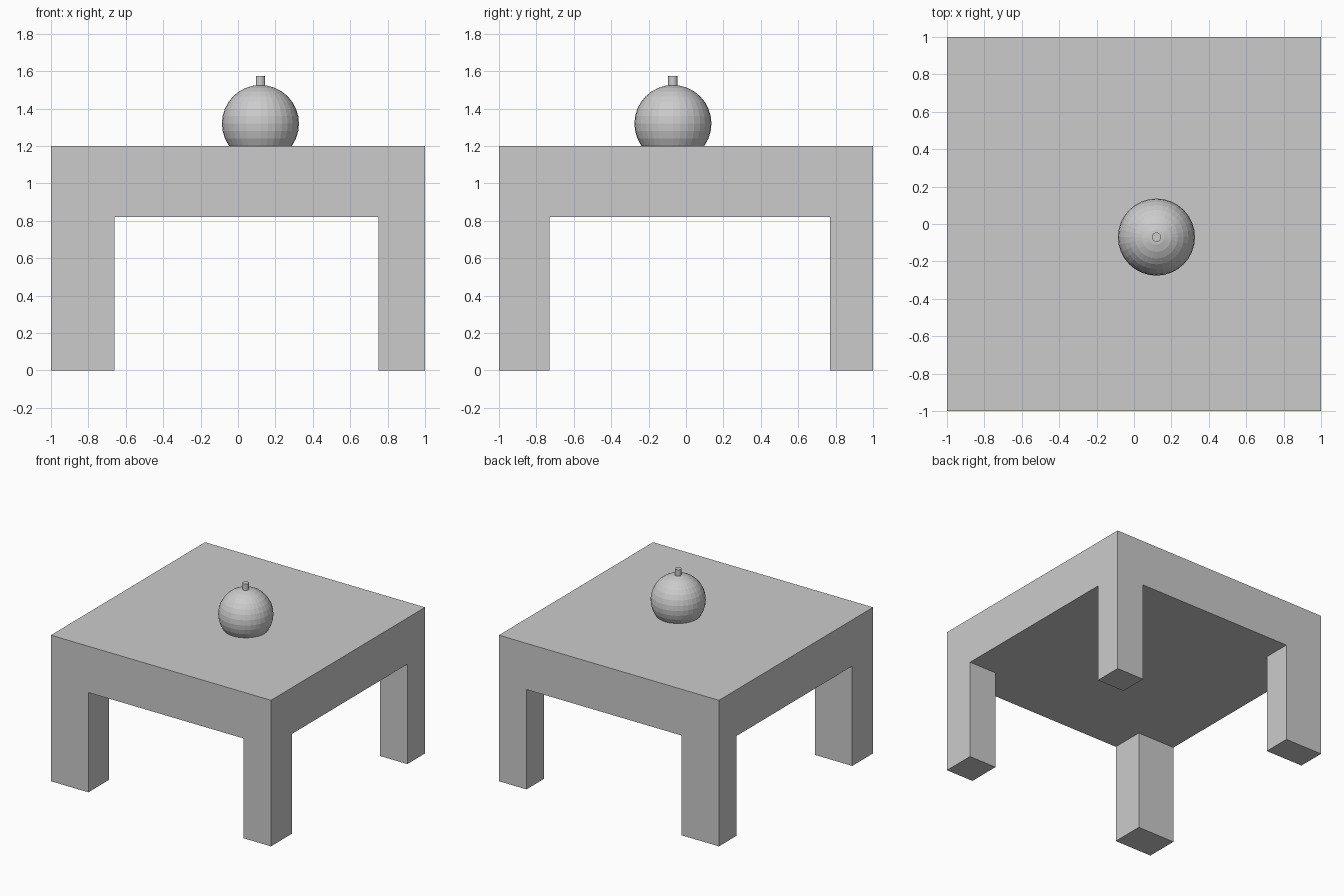
import bpy, bmesh

if "Cube" in bpy.data.objects:
    bpy.data.objects.remove(bpy.data.objects["Cube"])

TOP, UNDER = 1.20, 0.82          # slab heights
XS = [-1.0, -0.66, 0.75, 1.0]    # leg edges across the width
YS = [-1.0, -0.73, 0.77, 1.0]    # leg edges across the depth


def finish(name, bm):
    bmesh.ops.recalc_face_normals(bm, faces=bm.faces)
    mesh = bpy.data.meshes.new(name)
    bm.to_mesh(mesh)
    bm.free()
    obj = bpy.data.objects.new(name, mesh)
    bpy.context.collection.objects.link(obj)
    return obj


# Table: a 3 x 3 footprint, corner cells reach the floor, the rest stop at the underside
def build_table():
    bm = bmesh.new()
    grid = [[bm.verts.new((x, y, TOP)) for y in YS] for x in XS]
    cells = {(i, j): bm.faces.new((grid[i][j], grid[i + 1][j], grid[i + 1][j + 1], grid[i][j + 1]))
             for i in range(3) for j in range(3)}
    # slab
    slab = bmesh.ops.extrude_face_region(bm, geom=list(cells.values()), use_keep_orig=True)
    lower = [g for g in slab["geom"] if isinstance(g, bmesh.types.BMVert)]
    lower_faces = [g for g in slab["geom"] if isinstance(g, bmesh.types.BMFace)]
    for v in lower:
        v.co.z = UNDER
    # legs
    for f in lower_faces:
        c = f.calc_center_median()
        if not (XS[1] < c.x < XS[2] or YS[1] < c.y < YS[2]):
            leg = bmesh.ops.extrude_discrete_faces(bm, faces=[f])["faces"][0]
            for v in leg.verts:
                v.co.z = 0.0
    # merge coplanar faces so the outside is clean
    bmesh.ops.remove_doubles(bm, verts=bm.verts, dist=1e-5)
    bmesh.ops.recalc_face_normals(bm, faces=bm.faces)
    bmesh.ops.dissolve_limit(bm, angle_limit=0.01, verts=bm.verts, edges=bm.edges)
    return finish("table", bm)


build_table()

# Round fruit sunk a little into the table top
bpy.ops.mesh.primitive_uv_sphere_add(segments=32, ring_count=16, radius=0.206,
                                     location=(0.12, -0.07, 1.32))
bpy.context.object.name = "fruit"

# Short stem
bpy.ops.mesh.primitive_cylinder_add(vertices=16, radius=0.025, depth=0.065,
                                    location=(0.12, -0.07, 1.5425))
bpy.context.object.name = "stem"
